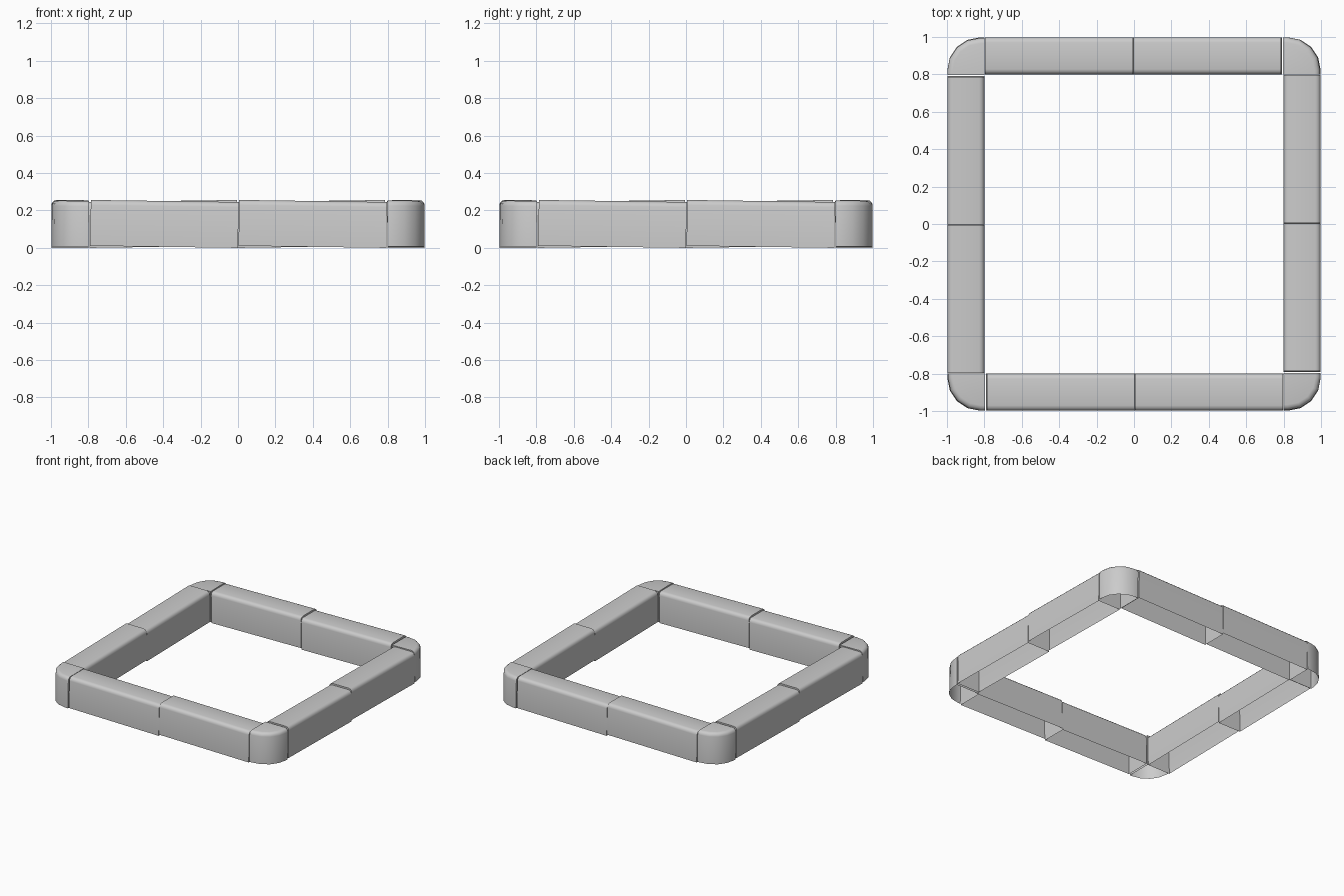
import bpy, bmesh
from math import sin, cos, pi, radians
from mathutils import Matrix

cube = bpy.data.objects.get("Cube")
if cube:
    bpy.data.objects.remove(cube, do_unlink=True)

INNER, OUTER, HEIGHT, ROUND = 0.8, 0.998, 0.245, 0.028

grey = bpy.data.materials.new("plain_grey")
grey.use_nodes = True
grey.diffuse_color = (0.6, 0.6, 0.6, 1)
grey.node_tree.nodes["Principled BSDF"].inputs["Base Color"].default_value = (0.6, 0.6, 0.6, 1)


def shell(name, outline, rounded, matrix):
    """Hollow, bottomless block from a plan outline, with chosen top edges rounded."""
    bm = bmesh.new()
    low = [bm.verts.new((x, y, 0)) for x, y in outline]
    high = [bm.verts.new((x, y, HEIGHT)) for x, y in outline]
    n = len(outline)
    for i in range(n):
        j = (i + 1) % n
        bm.faces.new((low[i], low[j], high[j], high[i]))
    bm.faces.new(high)
    edges = [bm.edges.get((high[i], high[(i + 1) % n])) for i in rounded]
    bmesh.ops.bevel(bm, geom=edges, offset=ROUND, segments=3, profile=0.5, affect='EDGES')
    bmesh.ops.recalc_face_normals(bm, faces=bm.faces)
    top = max(bm.faces, key=lambda f: f.calc_center_median().z)
    if top.normal.z < 0:
        bmesh.ops.reverse_faces(bm, faces=bm.faces)
    bm.transform(matrix)
    mesh = bpy.data.meshes.new(name)
    bm.to_mesh(mesh)
    bm.free()
    mesh.materials.append(grey)
    obj = bpy.data.objects.new(name, mesh)
    bpy.context.collection.objects.link(obj)
    bpy.ops.object.select_all(action='DESELECT')
    obj.select_set(True)
    bpy.context.view_layer.objects.active = obj
    bpy.ops.object.shade_smooth_by_angle(angle=radians(35))


def tilted(start, length, drop):
    """Raise the start of a block so that it slopes down towards +x."""
    lift = Matrix.Translation((start, 0, drop))
    return lift @ Matrix.Rotation(drop / length, 4, 'Y') @ Matrix.Translation((-start, 0, 0))


# Corner plan: square inner angle, rounded outer angle
R = 0.175
arc = [(-OUTER + R - R * cos(a), -OUTER + R - R * sin(a))
       for a in (i * pi / 2 / 4 for i in range(5))]
corner = [(-INNER, -INNER), (-OUTER, -INNER)] + arc + [(-INNER, -OUTER)]

sides = ("front", "left", "back", "right")
for k, side in enumerate(sides):
    turn = Matrix.Rotation(k * pi / 2, 4, 'Z')
    shell(side + "_corner", corner, range(1, len(corner) - 1),
          turn @ tilted(-OUTER, 0.2, 0.003) @ Matrix.Translation((0, 0, 0.005)))
    # Two sloping beams along each side
    for part, x in (("first", -0.79), ("second", 0.003)):
        end = x + 0.79
        beam = [(x, -OUTER), (end, -OUTER), (end, -INNER), (x, -INNER)]
        shell(f"{side}_{part}_beam", beam, (0, 2), turn @ tilted(x, 0.79, 0.011))
